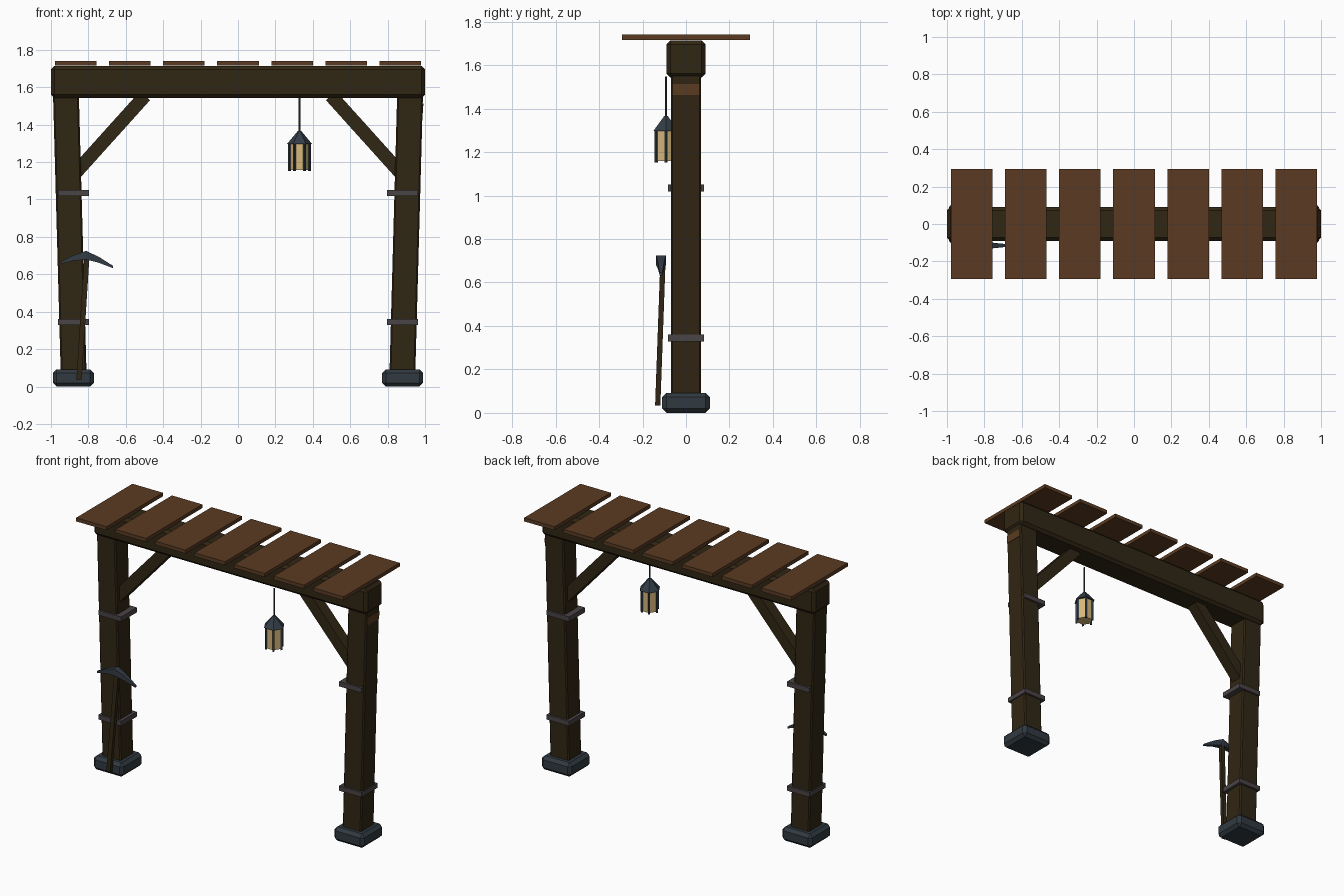
import bpy, bmesh, math
from mathutils import Vector, Matrix

if "Cube" in bpy.data.objects:
    bpy.data.objects.remove(bpy.data.objects["Cube"])


def mat(name, rgb):
    m = bpy.data.materials.new(name)
    m.diffuse_color = (*rgb, 1)
    m.use_nodes = True
    m.node_tree.nodes["Principled BSDF"].inputs["Base Color"].default_value = m.diffuse_color
    return m


DARK = mat("dark_wood", (0.030, 0.019, 0.007))
PLANK = mat("brown_wood", (0.105, 0.044, 0.016))
STONE = mat("slate_stone", (0.030, 0.042, 0.052))
STEEL = mat("blue_steel", (0.033, 0.045, 0.060))
BAND = mat("grey_iron", (0.068, 0.056, 0.060))
GLASS = mat("warm_glass", (0.68, 0.48, 0.20))


def finish(name, bm, m, bevel=0.0):
    if bevel:
        bmesh.ops.bevel(bm, geom=bm.edges[:], offset=bevel, segments=1, affect='EDGES')
    bmesh.ops.recalc_face_normals(bm, faces=bm.faces[:])
    me = bpy.data.meshes.new(name)
    bm.to_mesh(me)
    bm.free()
    me.materials.append(m)
    ob = bpy.data.objects.new(name, me)
    bpy.context.collection.objects.link(ob)
    return ob


def box(name, centre, size, m, bevel=0.0):
    bm = bmesh.new()
    bmesh.ops.create_cube(bm, size=1)
    bmesh.ops.scale(bm, vec=size, verts=bm.verts)
    bmesh.ops.translate(bm, vec=centre, verts=bm.verts)
    return finish(name, bm, m, bevel)


def beam(name, a, b, w, d, m, bevel=0.0):
    """Box running from a to b, w wide along x and d deep along y."""
    a, b = Vector(a), Vector(b)
    z = (b - a).normalized()
    x = Vector((0, 1, 0)).cross(z).normalized()
    rot = Matrix((x, z.cross(x), z)).transposed().to_4x4()
    bm = bmesh.new()
    bmesh.ops.create_cube(bm, size=1)
    bmesh.ops.scale(bm, vec=(w, d, (b - a).length), verts=bm.verts)
    bmesh.ops.transform(bm, matrix=Matrix.Translation((a + b) / 2) @ rot, verts=bm.verts)
    return finish(name, bm, m, bevel)


def prism(name, centre, r1, r2, h, n, m):
    bm = bmesh.new()
    bmesh.ops.create_cone(bm, cap_ends=True, segments=n, radius1=r1, radius2=r2, depth=h)
    # turn so that a corner points along x
    bmesh.ops.rotate(bm, matrix=Matrix.Rotation(math.pi / 2, 3, 'Z'), verts=bm.verts)
    bmesh.ops.translate(bm, vec=centre, verts=bm.verts)
    return finish(name, bm, m)


# Two leaning posts with feet, iron bands and diagonal braces
for s, side in ((-1, "left"), (1, "right")):
    box(side + "_foot", (s * 0.88, 0, 0.046), (0.22, 0.22, 0.092), STONE, 0.02)
    beam(side + "_post", (s * 0.878, 0, 0.04), (s * 0.921, 0, 1.60), 0.138, 0.138, DARK, 0.008)
    for z in (0.345, 1.035):
        box(side + "_band", (s * 0.88, 0, z), (0.165, 0.165, 0.032), BAND)
    beam(side + "_brace", (s * 0.88, 0, 1.13), (s * 0.497, 0, 1.555), 0.072, 0.075, DARK)

# Worn patch near the top of the right post
beam("post_patch", (0.9865, 0, 1.463), (0.9878, 0, 1.513), 0.006, 0.124, PLANK)

# Lintel and roof planks
box("lintel", (0, 0, 1.628), (2.0, 0.18, 0.17), DARK, 0.018)
for i in range(7):
    box("roof_plank", ((i - 3) * 0.289, 0, 1.728), (0.222, 0.588, 0.024), PLANK)

# Hanging lantern
LX, LY = 0.329, -0.092
prism("lantern_rod", (LX, LY, 1.452), 0.005, 0.005, 0.19, 6, STEEL)
prism("lantern_roof", (LX, LY, 1.331), 0.067, 0.010, 0.068, 6, STEEL)
prism("lantern_glass", (LX, LY, 1.23), 0.051, 0.051, 0.142, 6, GLASS)
for i in range(6):
    a = math.radians(60 * i)
    prism("lantern_bar", (LX + 0.053 * math.cos(a), LY + 0.053 * math.sin(a), 1.227),
          0.008, 0.008, 0.148, 4, STEEL)

# Pickaxe leaning on the left post
beam("pickaxe_handle", (-0.85, -0.130, 0.035), (-0.808, -0.106, 0.70), 0.028, 0.024, DARK)
# head sections: x, z, height, depth
sections = [(-0.947, 0.662, 0.012, 0.012), (-0.877, 0.688, 0.030, 0.028),
            (-0.812, 0.702, 0.046, 0.044), (-0.745, 0.678, 0.032, 0.028),
            (-0.668, 0.639, 0.012, 0.012)]
bm = bmesh.new()
rings = []
for x, z, h, d in sections:
    rings.append([bm.verts.new((x, -0.115 + p * d / 2, z + q * h / 2))
                  for p, q in ((-1, -1), (1, -1), (1, 1), (-1, 1))])
for r, t in zip(rings, rings[1:]):
    for k in range(4):
        bm.faces.new((r[k], r[(k + 1) % 4], t[(k + 1) % 4], t[k]))
bm.faces.new(rings[0])
bm.faces.new(rings[-1])
finish("pickaxe_head", bm, STEEL)
